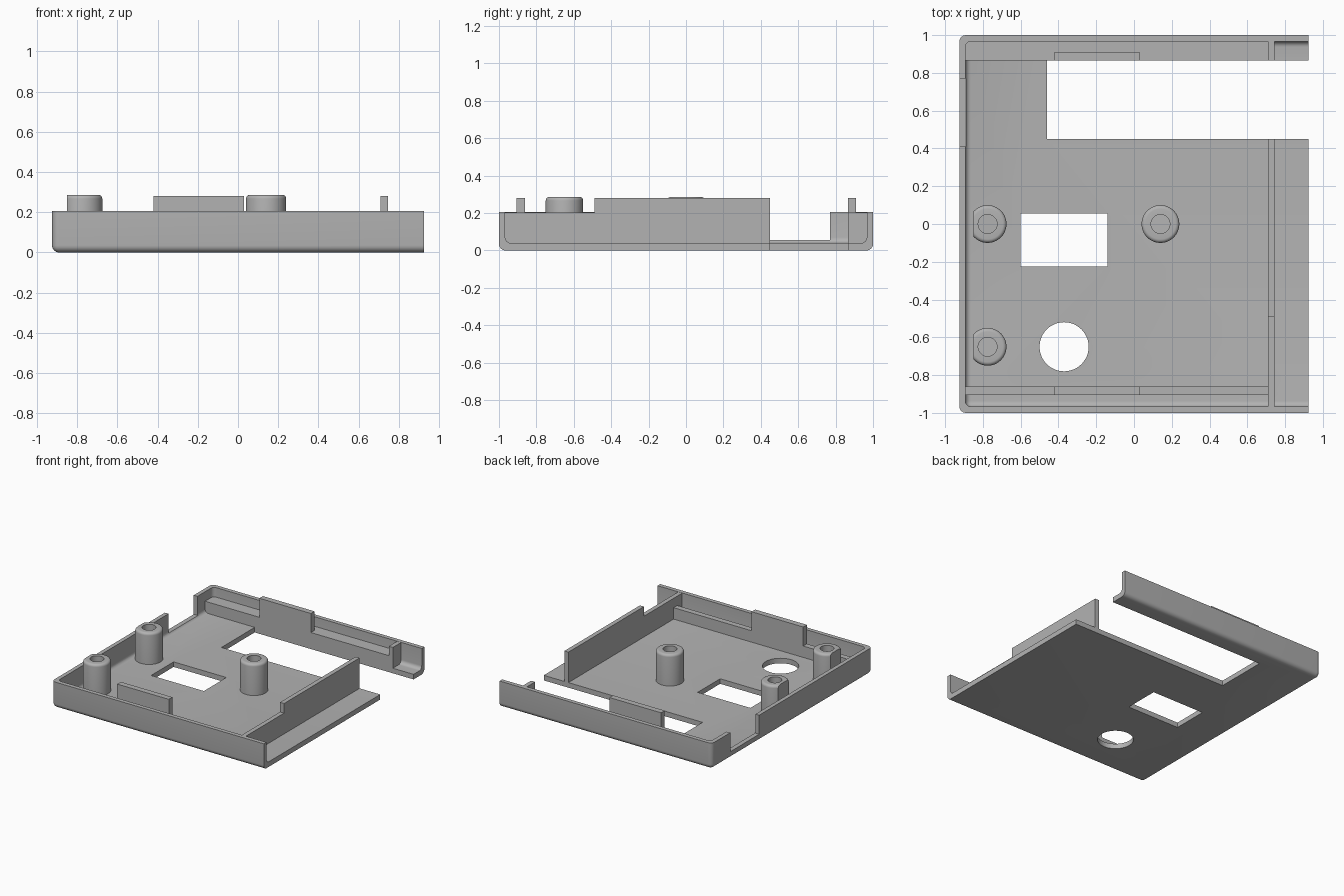
import bpy, bmesh
from mathutils import Vector

if "Cube" in bpy.data.objects:
    bpy.data.objects.remove(bpy.data.objects["Cube"], do_unlink=True)

grey = bpy.data.materials.new("plain_grey")
grey.use_nodes = True
colour = (0.45, 0.45, 0.45, 1)
grey.diffuse_color = colour
grey.node_tree.nodes["Principled BSDF"].inputs["Base Color"].default_value = colour


def finish(name, bm):
    mesh = bpy.data.meshes.new(name)
    bmesh.ops.recalc_face_normals(bm, faces=bm.faces)
    bm.to_mesh(mesh)
    bm.free()
    mesh.materials.append(grey)
    obj = bpy.data.objects.new(name, mesh)
    bpy.context.collection.objects.link(obj)
    return obj


def box(name, low, high, radius=0):
    """Box between two corners; a radius rounds every edge."""
    low, high = Vector(low), Vector(high)
    bm = bmesh.new()
    bmesh.ops.create_cube(bm, size=1)
    for v in bm.verts:
        v.co = v.co * (high - low) + (low + high) / 2
    if radius:
        bmesh.ops.bevel(bm, geom=bm.edges[:], offset=radius, segments=6,
                        profile=0.5, affect='EDGES')
    return finish(name, bm)


def cylinder(name, x, y, radius, low, high, rounding=0):
    """Upright cylinder; rounding softens its top rim."""
    bm = bmesh.new()
    bmesh.ops.create_cone(bm, cap_ends=True, segments=48, radius1=radius,
                          radius2=radius, depth=high - low)
    bmesh.ops.translate(bm, verts=bm.verts, vec=(x, y, (low + high) / 2))
    if rounding:
        rim = [e for e in bm.edges if all(v.co.z > high - 0.001 for v in e.verts)]
        bmesh.ops.bevel(bm, geom=rim, offset=rounding, segments=5,
                        profile=0.5, affect='EDGES')
    return finish(name, bm)


def cut(obj, *cutters):
    bpy.context.view_layer.objects.active = obj
    for cutter in cutters:
        mod = obj.modifiers.new("cut", 'BOOLEAN')
        mod.operation, mod.solver, mod.object = 'DIFFERENCE', 'EXACT', cutter
        bpy.ops.object.modifier_apply(modifier=mod.name)
        bpy.data.objects.remove(cutter, do_unlink=True)


def smooth(obj):
    bpy.ops.object.select_all(action='DESELECT')
    obj.select_set(True)
    bpy.context.view_layer.objects.active = obj
    bpy.ops.object.shade_smooth_by_angle(angle=0.6)


FLOOR, RIM, TALL = 0.04, 0.205, 0.28
END = 0.925

# Tray shell: rounded block, hollowed, open on the +x end
tray = box("tray", (-END, -1, 0), (1.3, 1, 0.5), 0.035)
cut(tray,
    box("cavity", (-0.893, -0.967, FLOOR), (1.6, 0.967, 0.7), 0.03),
    box("trim_end", (END, -2, -1), (2, 2, 1)),
    box("trim_top", (-2, -2, RIM), (2, 2, 1)),
    box("side_notch", (-1.1, 0.41, 0.055), (-0.8, 0.77, 1)),
    box("back_slot", (-0.46, 0.45, -1), (2, 0.865, 1)),
    box("floor_window", (-0.6, -0.225, -1), (-0.14, 0.055, 1)),
    cylinder("floor_hole", -0.37, -0.65, 0.13, -1, 1))
smooth(tray)

# Divider near the open end, with a low front part and a stub at the back
LEFT, RIGHT, SUNK = 0.71, 0.745, 0.02
box("divider_low", (LEFT, -0.98, SUNK), (RIGHT, -0.49, RIM - 0.001))
box("divider_tall", (LEFT, -0.49, SUNK), (RIGHT, 0.45, TALL))
box("divider_stub", (LEFT, 0.865, SUNK), (RIGHT, 0.98, RIM - 0.001))

# Ledges along the long walls, each carrying a raised tab
box("front_ledge", (-0.9, -0.905, SUNK), (LEFT, -0.86, 0.13))
box("back_ledge", (-0.9, 0.865, SUNK), (LEFT, 0.98, 0.13))
box("front_tab", (-0.42, -0.905, SUNK), (0.03, -0.86, TALL))
box("back_tab", (-0.42, 0.865, SUNK), (0.03, 0.91, TALL))

# Screw posts; the two beside the wall have a flat side
posts = {"front_post": (-0.775, -0.65), "wall_post": (-0.775, 0),
         "middle_post": (0.14, 0)}
for name, (x, y) in posts.items():
    post = cylinder(name, x, y, 0.1, SUNK, 0.287, 0.02)
    cut(post, cylinder("bore", x, y, 0.05, FLOOR, 1))
    if x < 0:
        cut(post, box("flat", (-1, y - 0.2, -1), (-0.85, y + 0.2, 1)))
    smooth(post)
